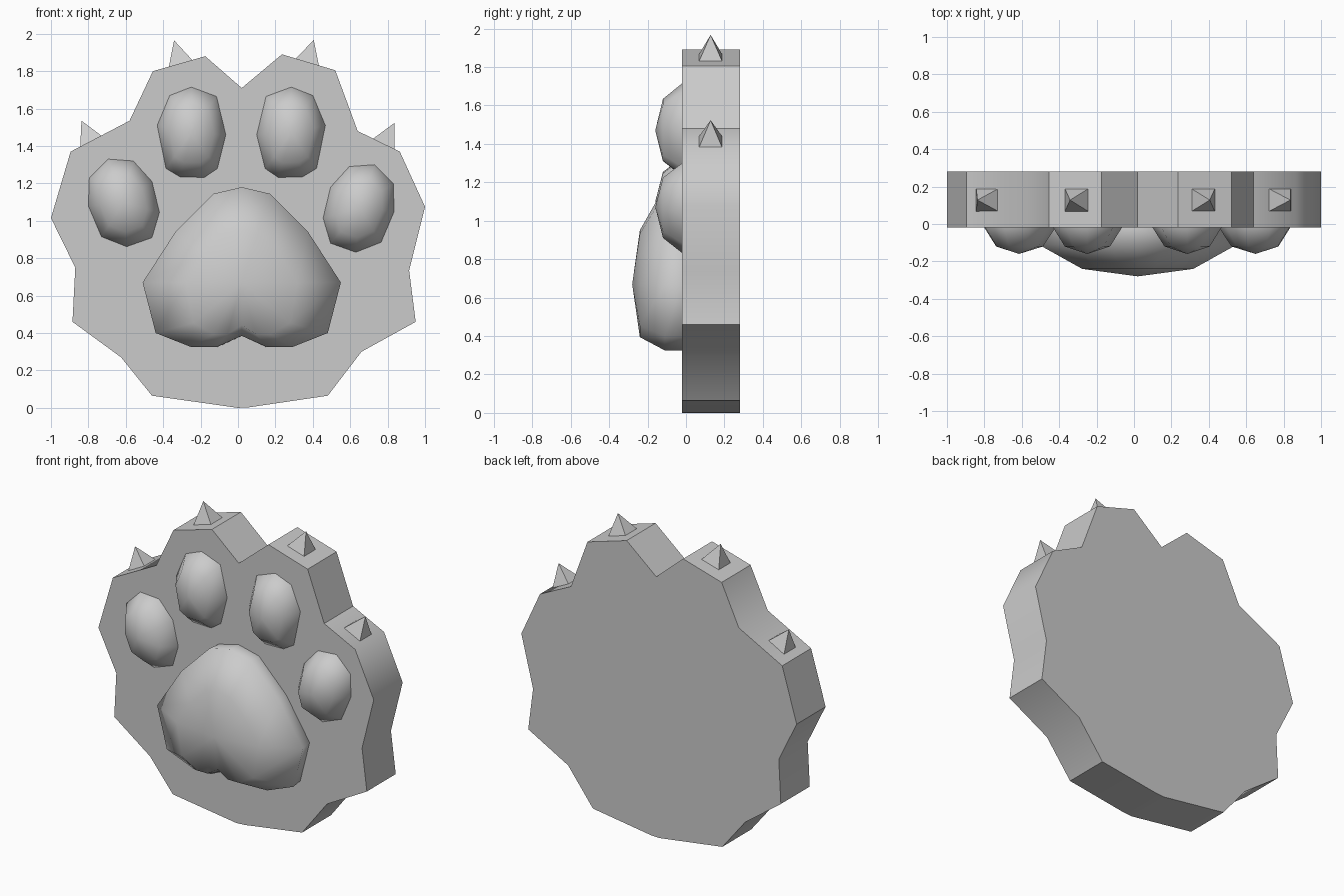
import bpy, bmesh, math
from mathutils import Vector

if "Cube" in bpy.data.objects:
    bpy.data.objects.remove(bpy.data.objects["Cube"])

AXIS = 0.02   # mirror line of the slightly off-centre paw


def finish(name, bm, smooth=None):
    bmesh.ops.recalc_face_normals(bm, faces=bm.faces)
    me = bpy.data.meshes.new(name)
    bm.to_mesh(me)
    bm.free()
    ob = bpy.data.objects.new(name, me)
    bpy.context.collection.objects.link(ob)
    if smooth:
        bpy.ops.object.select_all(action='DESELECT')
        ob.select_set(True)
        bpy.context.view_layer.objects.active = ob
        bpy.ops.object.shade_smooth_by_angle(angle=math.radians(smooth))
    return ob


def loft(name, outline, centre, rings, apex=None, smooth=40):
    """Stack scaled copies of an (x, z) outline along y; each ring is
    (y, x scale, scale above the centre, scale below the centre)."""
    bm = bmesh.new()
    cx, cz = centre
    loops = []
    for y, sx, up, down in rings:
        loops.append([bm.verts.new((cx + (x - cx) * sx, y,
                                    cz + (z - cz) * (up if z > cz else down)))
                      for x, z in outline])
    n = len(outline)
    for a, b in zip(loops, loops[1:]):
        for i in range(n):
            j = (i + 1) % n
            bm.faces.new((a[i], a[j], b[j], b[i]))
    bm.faces.new(loops[0])
    if apex is None:
        bm.faces.new(loops[-1])
    else:
        tip = bm.verts.new((cx, apex, cz))
        for i in range(n):
            bm.faces.new((loops[-1][i], loops[-1][(i + 1) % n], tip))
    return finish(name, bm, smooth)


def mirrored(points, dx=0, dz=0):
    return [(2 * AXIS - x + dx, z + dz) for x, z in points]


# Paw-shaped slab
slab = [(0.02, 1.71), (0.235, 1.89), (0.52, 1.805), (0.64, 1.48), (0.865, 1.37),
        (1.0, 1.075), (0.915, 0.735), (0.95, 0.46), (0.66, 0.30), (0.48, 0.065),
        (0.06, 0.003), (0.0, 0.0), (-0.46, 0.065), (-0.625, 0.27), (-0.885, 0.46),
        (-0.87, 0.75), (-1.0, 1.015), (-0.895, 1.37), (-0.58, 1.535),
        (-0.455, 1.80), (-0.175, 1.88)]
loft("paw_slab", slab, (0, 1), [(0.28, 1, 1, 1), (-0.02, 1, 1, 1)])

# Toe pads
inner = [(-0.25, 1.715), (-0.115, 1.665), (-0.065, 1.46), (-0.11, 1.28),
         (-0.18, 1.232), (-0.31, 1.235), (-0.385, 1.28), (-0.432, 1.51), (-0.365, 1.67)]
outer = [(-0.695, 1.33), (-0.56, 1.32), (-0.46, 1.21), (-0.42, 1.045), (-0.46, 0.91),
         (-0.595, 0.862), (-0.73, 0.915), (-0.80, 1.08), (-0.795, 1.23)]
toe_rings = [(0.02, 1, 1, 1), (-0.02, 1, 1, 1), (-0.12, 0.66, 0.67, 0.67)]
for name, pts, centre in (
        ("toe_pad_inner_left", inner, (-0.25, 1.47)),
        ("toe_pad_inner_right", mirrored(inner, -0.005), (0.285, 1.47)),
        ("toe_pad_outer_left", outer, (-0.615, 1.10)),
        ("toe_pad_outer_right", mirrored(outer, -0.005, -0.03), (0.65, 1.07))):
    loft(name, pts, centre, toe_rings, apex=-0.16, smooth=70)

# Main pad
half = [(0.17, 1.145), (0.375, 0.94), (0.55, 0.67), (0.48, 0.40), (0.29, 0.325),
        (0.155, 0.325)]
pad = [(AXIS, 1.18)] + half + [(AXIS, 0.385)] + mirrored(half)[::-1]
loft("main_pad", pad, (AXIS, 0.67),
     [(0.02, 0.96, 0.98, 1), (-0.02, 0.97, 0.99, 1), (-0.11, 1, 1, 1),
      (-0.24, 0.56, 0.55, 0.8)], apex=-0.28, smooth=70)

# Claws: small square pyramids standing on the rim
for name, base, tip in (
        ("claw_outer_left", (-0.785, 1.425), (-0.837, 1.535)),
        ("claw_inner_left", (-0.307, 1.842), (-0.342, 1.965)),
        ("claw_inner_right", (0.37, 1.848), (0.405, 1.967)),
        ("claw_outer_right", (0.78, 1.41), (0.836, 1.523))):
    bm = bmesh.new()
    foot = Vector((base[0], 0.128, base[1]))
    top = Vector((tip[0], 0.128, tip[1]))
    axis = (top - foot).normalized()
    side = Vector((axis.z, 0, -axis.x)) * 0.07
    depth = Vector((0, 0.065, 0))
    foot -= axis * 0.01
    ring = [bm.verts.new(foot + side * a + depth * b)
            for a, b in ((-1, -1), (1, -1), (1, 1), (-1, 1))]
    peak = bm.verts.new(top)
    bm.faces.new(ring)
    for i in range(4):
        bm.faces.new((ring[i], ring[(i + 1) % 4], peak))
    finish(name, bm)
